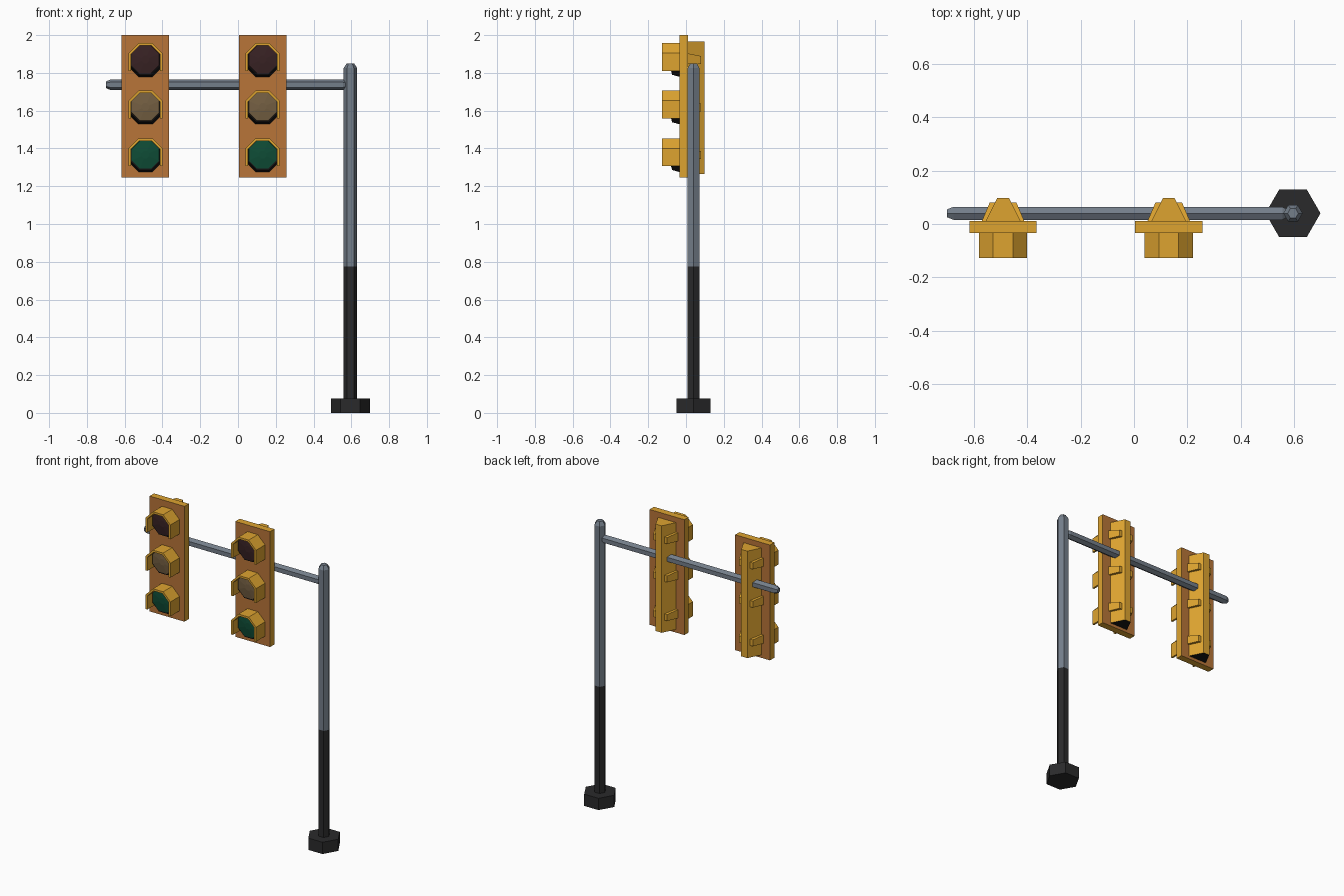
import bpy, bmesh, math
from mathutils import Vector

if "Cube" in bpy.data.objects:
    bpy.data.objects.remove(bpy.data.objects["Cube"])


def mat(name, rgb):
    m = bpy.data.materials.new(name)
    lin = [(c / 255 / 12.92) if c < 11 else ((c / 255 + 0.055) / 1.055) ** 2.4 for c in rgb]
    m.diffuse_color = (*lin, 1)
    m.use_nodes = True
    m.node_tree.nodes["Principled BSDF"].inputs["Base Color"].default_value = m.diffuse_color
    return m


GOLD = mat("gold paint", (222, 164, 48))
BROWN = mat("orange brown", (184, 117, 56))
STEEL = mat("steel grey", (116, 126, 138))
DARK = mat("dark base", (42, 42, 43))
BLACK = mat("black lamp body", (25, 23, 22))
RED = mat("red lens", (56, 34, 36))
AMBER = mat("amber lens", (116, 95, 66))
GREEN = mat("green lens", (14, 76, 54))


def loft(name, rings, mats, rule=None):
    """Join equal-length rings into a closed solid; rule(face) picks the material slot."""
    bm = bmesh.new()
    vs = [[bm.verts.new(p) for p in r] for r in rings]
    n = len(vs[0])
    for a, b in zip(vs, vs[1:]):
        for i in range(n):
            bm.faces.new((a[i], a[(i + 1) % n], b[(i + 1) % n], b[i]))
    bm.faces.new(vs[0])
    bm.faces.new(vs[-1])
    bmesh.ops.recalc_face_normals(bm, faces=bm.faces)
    bm.normal_update()
    if rule:
        for f in bm.faces:
            f.material_index = rule(f)
    me = bpy.data.meshes.new(name)
    bm.to_mesh(me)
    bm.free()
    for m in mats:
        me.materials.append(m)
    ob = bpy.data.objects.new(name, me)
    bpy.context.collection.objects.link(ob)
    return ob


def ngon(n, r, start=0.0):
    return [(r * math.cos(start + i * math.tau / n), r * math.sin(start + i * math.tau / n)) for i in range(n)]


def z_ring(cx, cy, z, r):
    return [(cx + a, cy + b, z) for a, b in ngon(6, r)]


# pole with dark lower half, and hexagonal foot
PX, PY = 0.595, 0.04
loft("foot", [z_ring(PX, PY, z, 0.103) for z in (0, 0.077)], [DARK])
loft("pole", [z_ring(PX, PY, z, r) for z, r in
              ((0.06, 0.036), (0.775, 0.036), (1.825, 0.036), (1.85, 0.02))],
     [DARK, STEEL], lambda f: int(f.calc_center_median().z > 0.775))

# horizontal arm with tapered ends
loft("arm", [[(x, PY + a, 1.737 + b) for a, b in ngon(6, r, math.pi / 2)] for x, r in
             ((-0.70, 0.017), (-0.675, 0.028), (0.555, 0.028), (0.575, 0.017))], [STEEL])


def extrude_z(name, outline, cx, z0, z1, mats, rule=None):
    return loft(name, [[(cx + x, y, z) for x, y in outline] for z in (z0, z1)], mats, rule)


def octagon(cx, cz, y, apothem):
    r = apothem / math.cos(math.pi / 8)
    return [(cx + a, y, cz + b) for a, b in ngon(8, r, math.pi / 8)]


def visor(cx, cz):
    """Open-bottomed hood: an arch section extruded forward."""
    def arch(a, low):
        h = a * math.tan(math.pi / 8)
        return [(a, low), (a, h), (h, a), (-h, a), (-a, h), (-a, low)]
    section = arch(0.09, -0.057) + arch(0.077, -0.057)[::-1]
    bm_rings = [[(cx + x, y, cz + z) for x, z in section] for y in (-0.128, -0.03)]
    return loft("visor", bm_rings, [GOLD])


def lamp(cx, cz, lens):
    """Tapered black body with a shallow domed lens in front."""
    loft("lamp_body", [octagon(cx, cz, -0.03, 0.089), octagon(cx, cz, -0.074, 0.077)], [BLACK])
    loft("lens", [octagon(cx, cz + 0.004, -0.07, 0.075), octagon(cx, cz + 0.004, -0.077, 0.073),
                  octagon(cx, cz + 0.004, -0.084, 0.02)], [lens])


def signal(cx):
    # flat panel: brown front and back, gold edges
    extrude_z("panel", [(-0.126, -0.034), (0.126, -0.034), (0.126, 0.011), (-0.126, 0.011)],
              cx, 1.245, 2.0, [GOLD, BROWN], lambda f: int(abs(f.normal.y) > 0.5))
    # tapered rear housing, dark underneath
    extrude_z("rear_housing", [(-0.068, 0.005), (0.068, 0.005), (0.022, 0.097), (-0.022, 0.097)],
              cx, 1.265, 1.965, [GOLD, BLACK], lambda f: int(f.normal.z < -0.5))
    for cz, lens in ((1.867, RED), (1.616, AMBER), (1.363, GREEN)):
        visor(cx, cz)
        lamp(cx, cz, lens)
        # small latches on both sides of the housing, sloping down to the rear
        for s in (-1, 1):
            plan = [(0.082, 0.005), (0.05, 0.08), (0.025, 0.08), (0.05, 0.005)]
            loft("latch", [[(cx + s * x, y, cz + dz - 0.2 * y * (dz > 0)) for x, y in plan]
                           for dz in (-0.02, 0.038)], [GOLD])


signal(-0.49)
signal(0.13)
